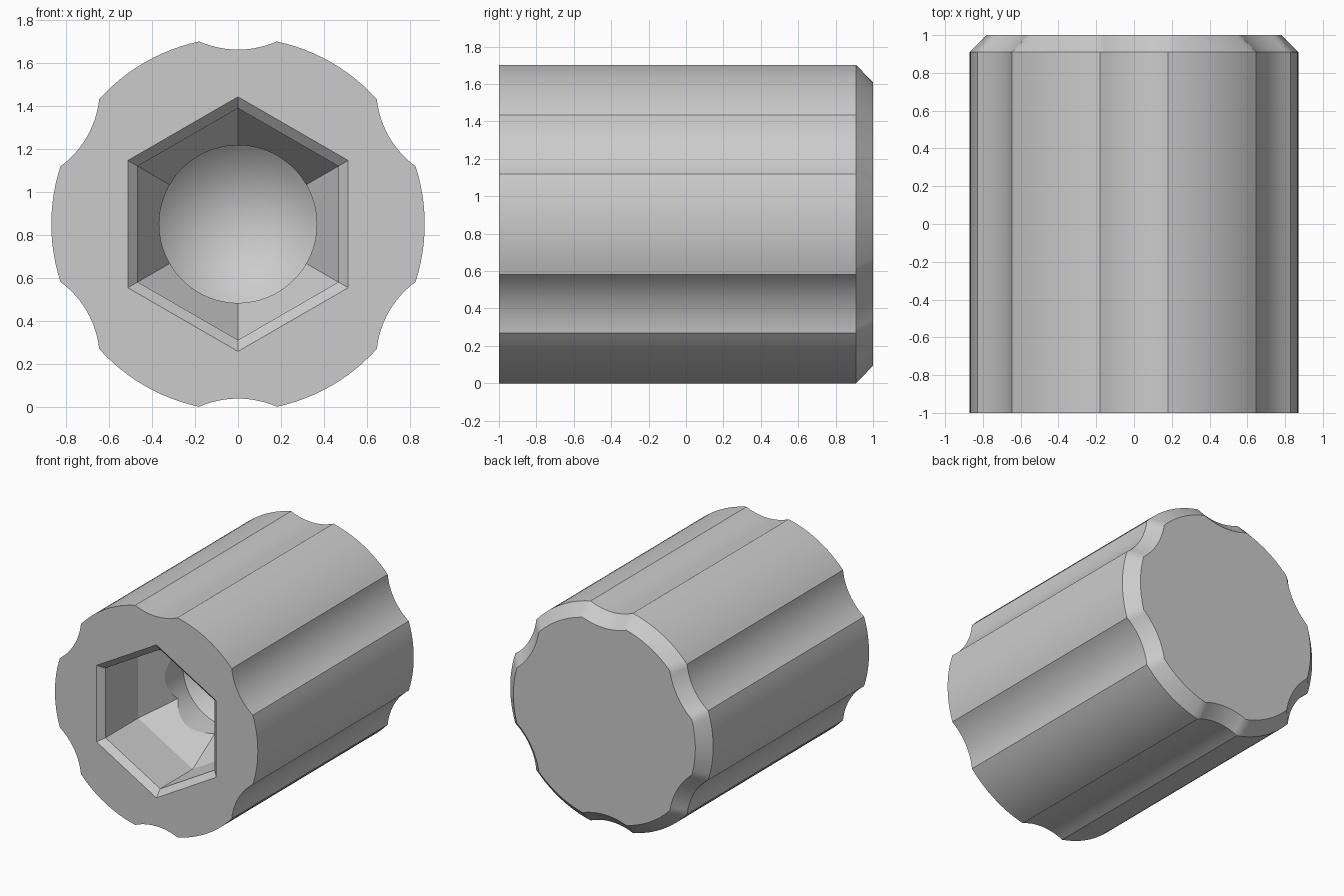
import bpy, bmesh
from math import sin, cos, tan, pi, sqrt, atan2, radians

cube = bpy.data.objects.get("Cube")
if cube:
    bpy.data.objects.remove(cube)

CENTRE_Z = 0.851
SEG = 24             # points per sixth of a ring
SIXTH = pi / 3
WALL_END = 0.445     # depth where the straight hexagon walls stop
STEEPNESS = 1.83     # depth gained per unit of inward taper
HEX_R, BORE_R = 0.54, 0.367
APOTHEM = HEX_R * cos(pi / 6)


def place(x, h, depth):
    return (x, depth - 1, h + CENTRE_Z)


def around(sector):
    """Repeat one sixth, given as (sideways, up, depth), around the axis."""
    ring = []
    for k in range(6):
        s, c = sin(k * SIXTH), cos(k * SIXTH)
        ring += [place(x * c + h * s, h * c - x * s, d) for x, h, d in sector]
    return ring


def fluted_ring(inset, depth):
    """Round outline with six shallow scallops, offset inward by inset."""
    r, flute, c = 0.87 - inset, 0.448 + inset, 1.261
    h = (c * c + r * r - flute * flute) / (2 * c)
    x = sqrt(r * r - h * h)
    phi, start = atan2(x, c - h), atan2(x, h)
    q = SEG // 4
    pts = []
    for i in range(q):
        u = phi * i / q
        pts.append((flute * sin(u), c - flute * cos(u), depth))
    for i in range(2 * q):
        a = start + (SIXTH - 2 * start) * i / (2 * q)
        pts.append((r * sin(a), r * cos(a), depth))
    for i in range(q):
        u = -phi * (1 - i / q)
        px, ph = flute * sin(u), c - flute * cos(u)
        s, co = sin(SIXTH), cos(SIXTH)
        pts.append((px * co + ph * s, ph * co - px * s, depth))
    return around(pts)


def hex_ring(radius, depth):
    pts = []
    for i in range(SEG):
        t = i / SEG
        pts.append((radius * t * sin(SIXTH),
                    radius * (1 - t + t * cos(SIXTH)), depth))
    return around(pts)


def bore_ring(depth=None):
    """Circle; without a depth it follows the tapered hexagon faces."""
    pts = []
    for i in range(SEG):
        a = SIXTH * i / SEG
        reach = BORE_R * cos(a - SIXTH / 2)
        d = WALL_END + (APOTHEM - reach) * STEEPNESS if depth is None else depth
        pts.append((BORE_R * sin(a), BORE_R * cos(a), d))
    return around(pts)


# Rings run from the back cap, along the outside, then into the socket
rings = [
    fluted_ring(0.09, 2.0),
    fluted_ring(0, 1.91),
    fluted_ring(0, 0),
    hex_ring(0.593, 0),
    hex_ring(HEX_R, 0.046),
    hex_ring(HEX_R, WALL_END),
    bore_ring(),
    bore_ring(0.85),
]

bm = bmesh.new()
loops = [[bm.verts.new(p) for p in ring] for ring in rings]
n = len(loops[0])
for a, b in zip(loops, loops[1:]):
    for i in range(n):
        j = (i + 1) % n
        bm.faces.new((a[i], a[j], b[j], b[i]))
bm.faces.new(loops[0])

# Conical bottom of the bore
tip = bm.verts.new(place(0, 0, 1.2))
for i in range(n):
    bm.faces.new((loops[-1][i], loops[-1][(i + 1) % n], tip))
bmesh.ops.recalc_face_normals(bm, faces=bm.faces)

mesh = bpy.data.meshes.new("fluted_socket_body")
bm.to_mesh(mesh)
bm.free()
body = bpy.data.objects.new("fluted_socket_body", mesh)
bpy.context.collection.objects.link(body)

# Single plain grey
grey = bpy.data.materials.new("light_grey")
grey.use_nodes = True
colour = (0.6, 0.6, 0.6, 1)
grey.diffuse_color = colour
grey.node_tree.nodes["Principled BSDF"].inputs["Base Color"].default_value = colour
mesh.materials.append(grey)

bpy.ops.object.select_all(action="DESELECT")
body.select_set(True)
bpy.context.view_layer.objects.active = body
bpy.ops.object.shade_smooth_by_angle(angle=radians(25))
